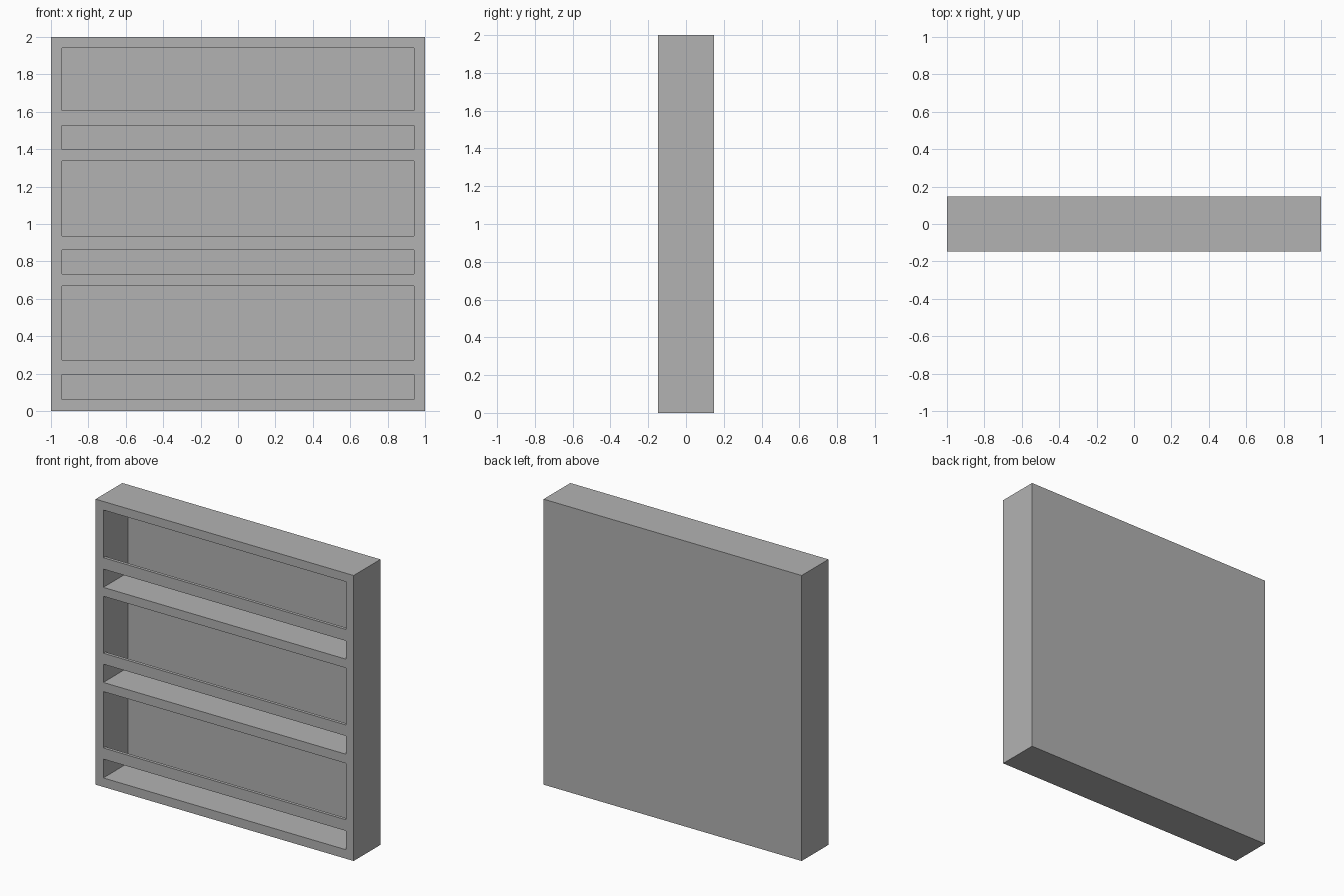
import bpy

# Remove the default cube
cube = bpy.data.objects.get("Cube")
if cube:
    bpy.data.objects.remove(cube, do_unlink=True)

# Single plain grey
grey = bpy.data.materials.new("plain_grey")
grey.use_nodes = True
colour = (0.448, 0.448, 0.448, 1)
grey.diffuse_color = colour
grey.node_tree.nodes["Principled BSDF"].inputs["Base Color"].default_value = colour


def box(name, x, y, z):
    """Axis-aligned box spanning the (low, high) pairs x, y and z."""
    spans = (x, y, z)
    bpy.ops.mesh.primitive_cube_add(size=1, location=[(a + b) / 2 for a, b in spans])
    obj = bpy.context.object
    obj.name = obj.data.name = name
    for v in obj.data.vertices:
        v.co = [c * (b - a) for c, (a, b) in zip(v.co, spans)]
    obj.data.materials.append(grey)
    return obj


HALF, INNER, HEIGHT = 1.0, 0.94, 2.0
FRONT, BACK = -0.148, 0.148
PANEL = 0.022                      # thickness of back panel and rails
INSIDE = (-INNER, INNER)
DEPTH = (FRONT, BACK - PANEL)

# Back panel and side walls
box("back_panel", (-HALF, HALF), (BACK - PANEL, BACK), (0, HEIGHT))
for side, s in (("left", 1), ("right", -1)):
    box(side + "_side", sorted((s * INNER, s * HALF)), DEPTH, (0, HEIGHT))

# Bottom, two shelves and top
for name, low, high in (("bottom_board", 0, 0.063), ("lower_shelf", 0.668, 0.732),
                        ("upper_shelf", 1.336, 1.398), ("top_board", 1.94, HEIGHT)):
    box(name, INSIDE, DEPTH, (low, high))

# Thin front rail across each compartment
for name, low, high in (("lower_rail", 0.195, 0.273), ("middle_rail", 0.733 + 0.127, 0.937),
                        ("upper_rail", 1.526, 1.606)):
    box(name, INSIDE, (FRONT, FRONT + PANEL), (low, high))
